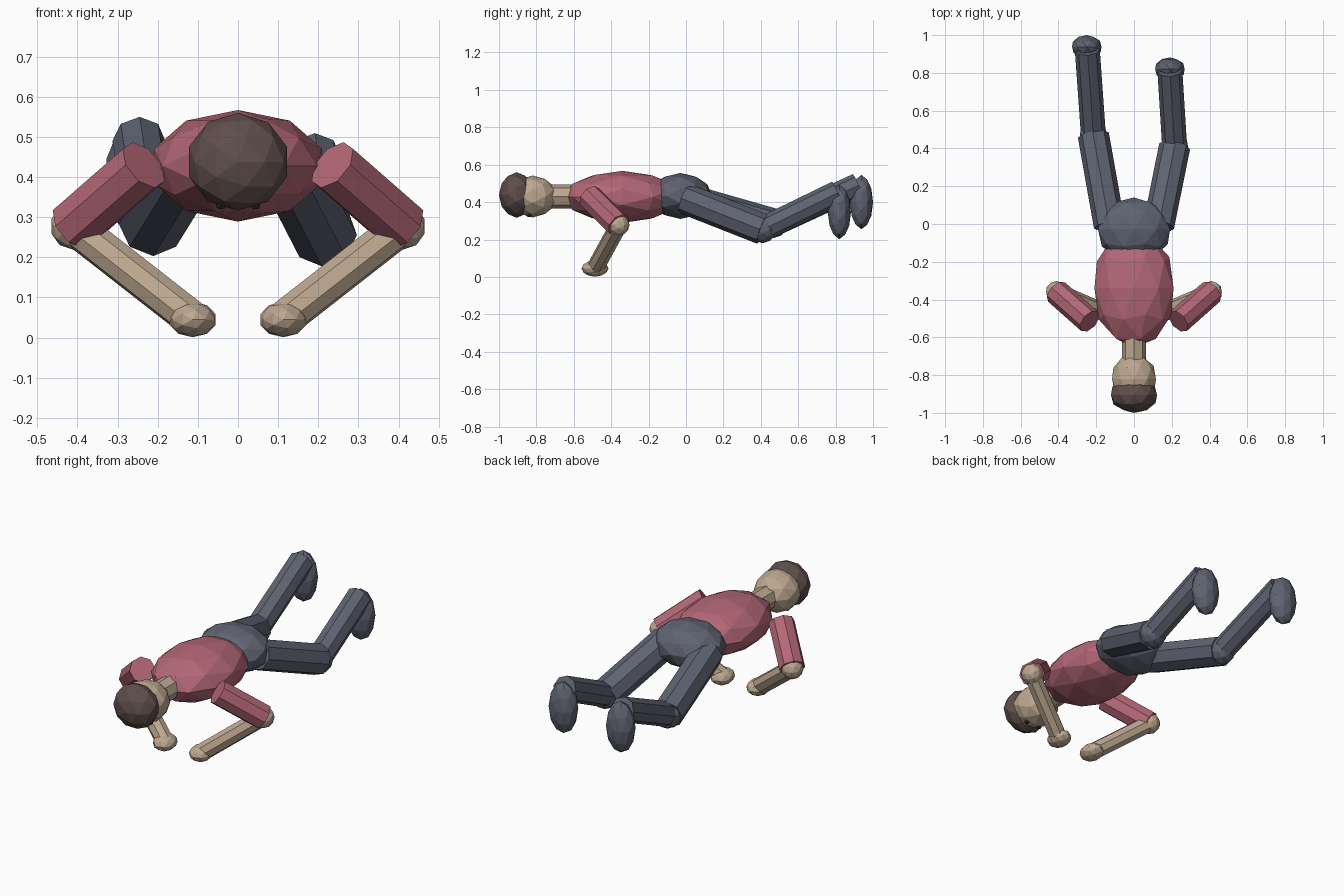
import bpy
from math import radians
from mathutils import Vector

cube = bpy.data.objects.get("Cube")
if cube:
    bpy.data.objects.remove(cube, do_unlink=True)


def material(name, rgb):
    m = bpy.data.materials.new(name)
    m.use_nodes = True
    m.diffuse_color = (*rgb, 1)
    bsdf = m.node_tree.nodes["Principled BSDF"]
    bsdf.inputs["Base Color"].default_value = (*rgb, 1)
    bsdf.inputs["Roughness"].default_value = 0.9
    return m


SHIRT = material("rose shirt", (0.45, 0.135, 0.18))
SKIN = material("tan skin", (0.51, 0.39, 0.28))
TROUSERS = material("slate trousers", (0.115, 0.127, 0.17))
HAIR = material("brown hair", (0.115, 0.077, 0.07))
EYE = material("dark eye", (0.04, 0.03, 0.028))


def finish(name, mat):
    ob = bpy.context.object
    ob.name = name
    ob.data.materials.append(mat)
    return ob


def ball(name, centre, size, mat, detail=2):
    """Faceted ellipsoid whose poles lie along y; size is its x, y, z radii."""
    bpy.ops.mesh.primitive_ico_sphere_add(subdivisions=detail, radius=1, location=centre,
                                          rotation=(radians(90), 0, 0))
    ob = finish(name, mat)
    ob.scale = (size[0], size[2], size[1])
    return ob


def limb(name, start, end, radius, mat):
    """Eight-sided cylinder between two points."""
    a, b = Vector(start), Vector(end)
    bpy.ops.mesh.primitive_cylinder_add(vertices=8, radius=radius, depth=(b - a).length,
                                        location=(a + b) / 2)
    ob = finish(name, mat)
    ob.rotation_euler = (b - a).to_track_quat('Z', 'Y').to_euler()
    return ob


# Body and head
ball("torso", (0, -0.34, 0.428), (0.22, 0.315, 0.139), SHIRT)
ball("hips", (0, -0.03, 0.433), (0.2, 0.17, 0.123), TROUSERS)
limb("neck", (0, -0.58, 0.43), (0, -0.74, 0.43), 0.063, SKIN)
ball("head", (0, -0.82, 0.43), (0.122, 0.132, 0.112), SKIN)
ball("hair", (0, -0.905, 0.438), (0.128, 0.095, 0.122), HAIR)

# Arms and eyes, mirrored
for side, s in (("left", 1), ("right", -1)):
    shoulder = (s * 0.235, -0.515, 0.43)
    elbow = (s * 0.41, -0.36, 0.277)
    hand = (s * 0.113, -0.487, 0.045)
    limb(side + "_upper_arm", shoulder, elbow, 0.068, SHIRT)
    ball(side + "_elbow", elbow, (0.058, 0.058, 0.058), SKIN)
    limb(side + "_forearm", elbow, hand, 0.047, SKIN)
    ball(side + "_hand", hand, (0.06, 0.072, 0.044), SKIN)
    ball(side + "_eye", (s * 0.043, -0.84, 0.33), (0.014, 0.014, 0.012), EYE, 1)

# Legs, one reaching further back than the other
legs = (
    ("left", (0.13, -0.01, 0.42), (0.215, 0.41, 0.255), (0.19, 0.81, 0.45), (0.19, 0.82, 0.347)),
    ("right", (-0.13, -0.01, 0.42), (-0.215, 0.47, 0.283), (-0.247, 0.92, 0.49), (-0.25, 0.938, 0.4)),
)
for side, hip, knee, ankle, foot in legs:
    limb(side + "_thigh", hip, knee, 0.083, TROUSERS)
    ball(side + "_knee", knee, (0.075, 0.075, 0.075), TROUSERS)
    limb(side + "_shin", knee, ankle, 0.066, TROUSERS)
    ball(side + "_foot", foot, (0.082, 0.062, 0.145), TROUSERS)
